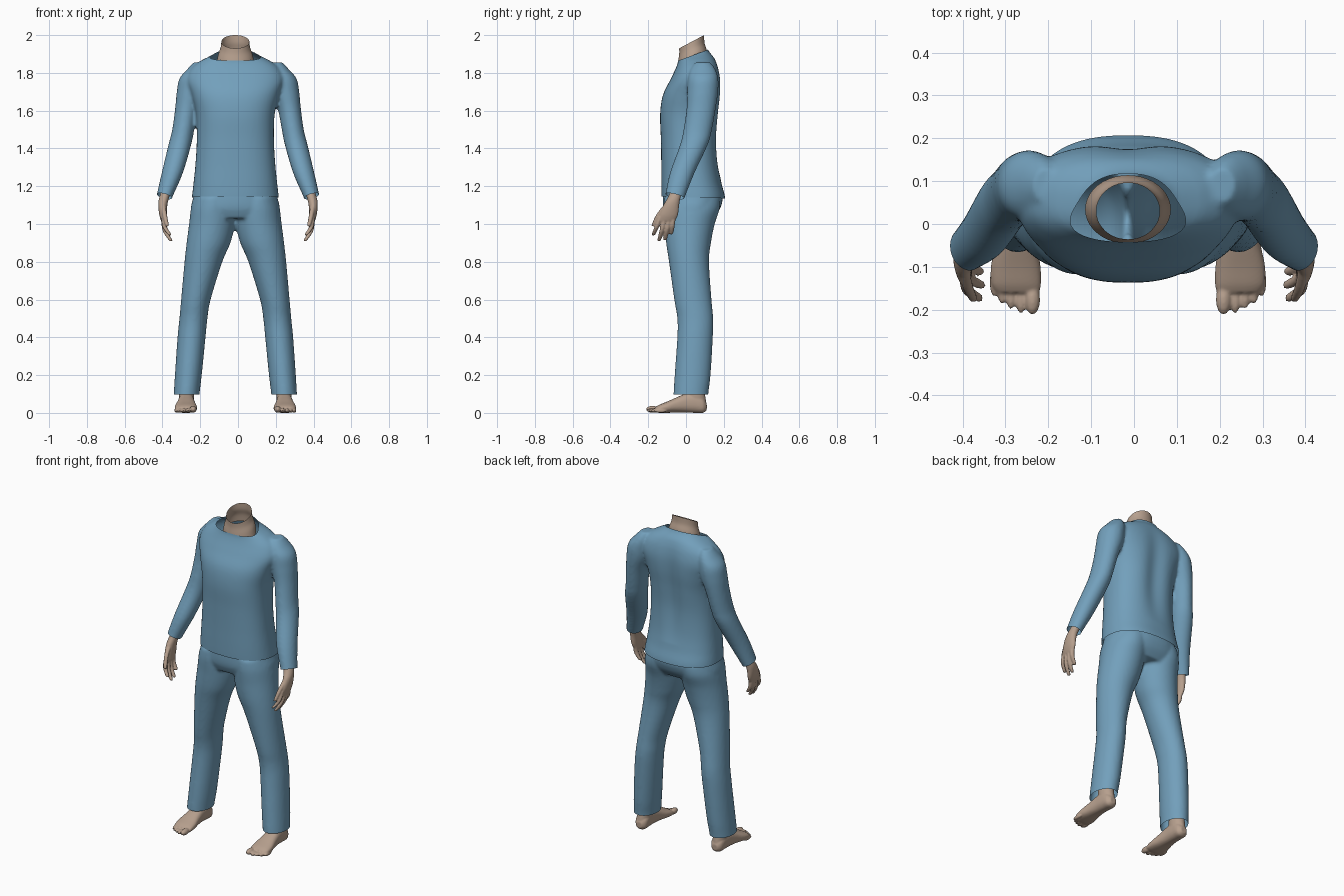
import bpy, bmesh, math
from mathutils import Vector, Matrix

if "Cube" in bpy.data.objects:
    bpy.data.objects.remove(bpy.data.objects["Cube"])


def material(name, rgb):
    m = bpy.data.materials.new(name)
    m.diffuse_color = (*rgb, 1)
    m.use_nodes = True
    m.node_tree.nodes["Principled BSDF"].inputs["Base Color"].default_value = m.diffuse_color
    return m


BLUE = material("blue cloth", (0.17, 0.35, 0.50))
SKIN = material("skin", (0.47, 0.35, 0.27))
AXIS = -0.014          # body centre line sits slightly left


def loft(bm, rings, axis="z", n=2.0, seg=40, sub=5, caps=True):
    """Skin smooth rings (x, y, z, radius1, radius2, slope) along z or y."""
    rings = [Vector((*r, 0)[:6]) for r in rings]
    path = []
    for i in range(len(rings) - 1):
        a, b = rings[max(i - 1, 0)], rings[i]
        c, d = rings[i + 1], rings[min(i + 2, len(rings) - 1)]
        for k in range(sub):
            t = k / sub
            path.append(0.5 * (2 * b + (c - a) * t + (2 * a - 5 * b + 4 * c - d) * t * t
                               + (3 * b - a - 3 * c + d) * t ** 3))
    path.append(rings[-1])
    loops = []
    for x, y, z, r1, r2, slope in path:
        loop = []
        for k in range(seg):
            t = 2 * math.pi * k / seg
            u = r1 * math.copysign(abs(math.cos(t)) ** (2 / n), math.cos(t))
            v = r2 * math.copysign(abs(math.sin(t)) ** (2 / n), math.sin(t))
            p = (x + u, y + v, z + v * slope) if axis == "z" else (x + u, y, z + v)
            loop.append(bm.verts.new(p))
        loops.append(loop)
    for a, b in zip(loops, loops[1:]):
        for k in range(seg):
            bm.faces.new((a[k], a[k - 1], b[k - 1], b[k]))
    if caps:
        bm.faces.new(loops[0])
        bm.faces.new(loops[-1])


def band(z, r, front, back, x=AXIS):
    """Ring given by its front and back y."""
    return (x, (front + back) / 2, z, r, (back - front) / 2)


def finish(bm, name, mat, voxel=None, smooth=4):
    bmesh.ops.recalc_face_normals(bm, faces=bm.faces)
    me = bpy.data.meshes.new(name)
    bm.to_mesh(me)
    bm.free()
    ob = bpy.data.objects.new(name, me)
    bpy.context.collection.objects.link(ob)
    if voxel:          # fuse the overlapping lofts into one skin
        m = ob.modifiers.new("fuse", "REMESH")
        m.mode, m.voxel_size = "VOXEL", voxel
        m = ob.modifiers.new("soften", "SMOOTH")
        m.factor, m.iterations = 0.5, smooth
        dg = bpy.context.evaluated_depsgraph_get()
        me = bpy.data.meshes.new_from_object(ob.evaluated_get(dg))
        ob.modifiers.clear()
        ob.data = me
    me.materials.clear()
    me.materials.append(mat)
    me.polygons.foreach_set("use_smooth", [True] * len(me.polygons))
    return ob


def trim(ob, cuts):
    """Open the garment: drop everything beyond each plane, within a region."""
    bm = bmesh.new()
    bm.from_mesh(ob.data)
    for co, no, region in cuts:
        vs = {v for v in bm.verts if region(v.co)}
        es = [e for e in bm.edges if all(v in vs for v in e.verts)]
        fs = [f for f in bm.faces if all(v in vs for v in f.verts)]
        bmesh.ops.bisect_plane(bm, geom=list(vs) + es + fs, plane_co=co,
                               plane_no=Vector(no).normalized(), clear_outer=True)
    bm.to_mesh(ob.data)
    bm.free()
    ob.data.polygons.foreach_set("use_smooth", [True] * len(ob.data.polygons))


# shirt: torso plus two sleeves
bm = bmesh.new()
loft(bm, [band(*r) for r in [
    (1.06, .235, -.125, .205), (1.14, .230, -.13, .207), (1.22, .221, -.131, .187),
    (1.32, .211, -.131, .172), (1.45, .204, -.133, .168), (1.58, .208, -.137, .178),
    (1.68, .232, -.123, .187), (1.76, .258, -.085, .186), (1.82, .238, -.056, .175),
    (1.86, .190, -.042, .160), (1.885, .142, -.042, .145), (1.905, .108, -.045, .128),
    (1.93, .095, -.045, .115), (1.99, .090, -.04, .112)]], n=2.4, seg=56)
for s in (-1, 1):
    loft(bm, [(s * x, y, z, a, b) for x, y, z, a, b in [
        (.205, .09, 1.855, .03, .04), (.218, .09, 1.82, .05, .065),
        (.240, .09, 1.77, .07, .08), (.252, .088, 1.70, .072, .082),
        (.272, .08, 1.61, .061, .077), (.290, .062, 1.50, .058, .075),
        (.308, .042, 1.42, .060, .073), (.348, -.02, 1.27, .056, .065),
        (.391, -.06, 1.14, .043, .053), (.417, -.085, 1.06, .04, .05)]])
shirt = finish(bm, "shirt", BLUE, 0.009)
for v in shirt.data.vertices:        # hollow along the spine
    if v.co.y > .1 and 1.25 < v.co.z < 1.88:
        v.co.y -= (.02 * math.exp(-((v.co.x - AXIS) / .06) ** 2)
                   * math.sin(math.pi * (v.co.z - 1.25) / .63))
trim(shirt, [
    ((0, .035, 1.893), (0, -.37, 1), lambda p: p.z > 1.7 and abs(p.x) < .2),
    ((0, .03, 1.141), (0, -.03, -1), lambda p: abs(p.x) < .3 and p.z < 1.3),
    ((-.391, -.06, 1.148), (-.04, -.035, -.13), lambda p: p.x < -.285 and p.z < 1.3),
    ((.391, -.06, 1.148), (.04, -.035, -.13), lambda p: p.x > .285 and p.z < 1.3)])

# trousers: hips plus two legs
bm = bmesh.new()
loft(bm, [band(*r) for r in [
    (1.27, .195, -.11, .155), (1.2, .208, -.118, .175), (1.14, .223, -.123, .194),
    (1.08, .236, -.12, .180), (1.03, .225, -.10, .145)]], n=2.3, seg=56)
for s in (-1, 1):
    loft(bm, [band(z, r, f, b, AXIS + s * x) for z, x, r, f, b in [
        (1.14, .112, .105, -.115, .18), (1.08, .118, .117, -.118, .178),
        (1.0, .124, .121, -.112, .152), (.9, .142, .116, -.105, .132),
        (.8, .169, .100, -.09, .122), (.6, .209, .078, -.062, .135),
        (.5, .222, .074, -.046, .144), (.4, .232, .074, -.046, .142),
        (.2, .249, .071, -.06, .13), (.1, .258, .068, -.066, .118),
        (.03, .262, .067, -.066, .115)]])
trousers = finish(bm, "trousers", BLUE, 0.009)
trim(trousers, [((0, 0, 1.23), (0, 0, 1), lambda p: p.z > 1.1),
                ((0, .02, .097), (0, 0, -1), lambda p: p.z < .3)])

# neck: open tube with a sloping rim
bm = bmesh.new()
loft(bm, [(AXIS, .034, 1.85, .100, .080, .37), (AXIS, .034, 1.893, .092, .075, .38),
          (AXIS, .031, 1.93, .079, .067, .44), (AXIS, .030, 1.965, .074, .066, .53)],
     caps=False)
finish(bm, "neck", SKIN)

# hands: palm, thumb and four spread fingers; feet: ankle, foot body and toes
for s, side in ((-1, "left"), (1, "right")):
    bm = bmesh.new()
    loft(bm, [(s * x, y, z, a, b) for x, y, z, a, b in [
        (.370, -.04, 1.2, .025, .03), (.391, -.063, 1.14, .026, .034),
        (.398, -.078, 1.10, .024, .042), (.397, -.092, 1.05, .02, .05),
        (.392, -.102, 1.015, .015, .045)]], seg=24)
    fingers = [  # knuckle, joint, tip as (x, y, z)
        ((.396, -.105, 1.10), (.388, -.145, 1.05), (.376, -.172, .995)),
        ((.394, -.135, 1.04), (.388, -.155, .985), (.362, -.172, .945)),
        ((.394, -.113, 1.03), (.387, -.128, .965), (.357, -.142, .915)),
        ((.394, -.090, 1.03), (.388, -.100, .970), (.360, -.110, .920)),
        ((.394, -.068, 1.04), (.390, -.072, .990), (.368, -.078, .950))]
    for a, b, c in fingers:
        end = [c[i] + (c[i] - b[i]) * .12 for i in range(3)]
        loft(bm, [(s * p[0], p[1], p[2], r, r) for p, r in
                  ((a, .013), (b, .0125), (c, .010), (end, .005))], seg=14)
    finish(bm, side + "_hand", SKIN, 0.0045, 2)

    bm = bmesh.new()
    cx = lambda x: AXIS + s * x
    loft(bm, [band(z, r, f, b, cx(.258)) for z, r, f, b in [
        (.17, .04, .0, .09), (.1, .040, -.005, .100), (.05, .038, -.01, .108),
        (.02, .034, 0, .108)]], seg=28)
    loft(bm, [(cx(x), y, (lo + top) / 2, r, (top - lo) / 2) for y, x, r, lo, top in [
        (.110, .258, .018, .015, .05), (.09, .258, .036, 0, .08),
        (.05, .259, .041, 0, .105), (0, .260, .043, .002, .102),
        (-.05, .261, .049, .002, .082), (-.10, .262, .058, 0, .060),
        (-.14, .261, .058, 0, .044), (-.16, .257, .050, .004, .032)]],
        axis="y", n=2.4, seg=32)
    for x, tip, r in ((.223, -.212, .018), (.250, -.209, .0125), (.273, -.199, .012),
                      (.294, -.187, .0115), (.312, -.170, .011)):
        bmesh.ops.create_uvsphere(bm, u_segments=16, v_segments=10, radius=1,
                                  matrix=Matrix.Translation((cx(x), tip + .035, r + .001))
                                  @ Matrix.Diagonal((r, .035, r, 1)))
    finish(bm, side + "_foot", SKIN, 0.0045, 2)
